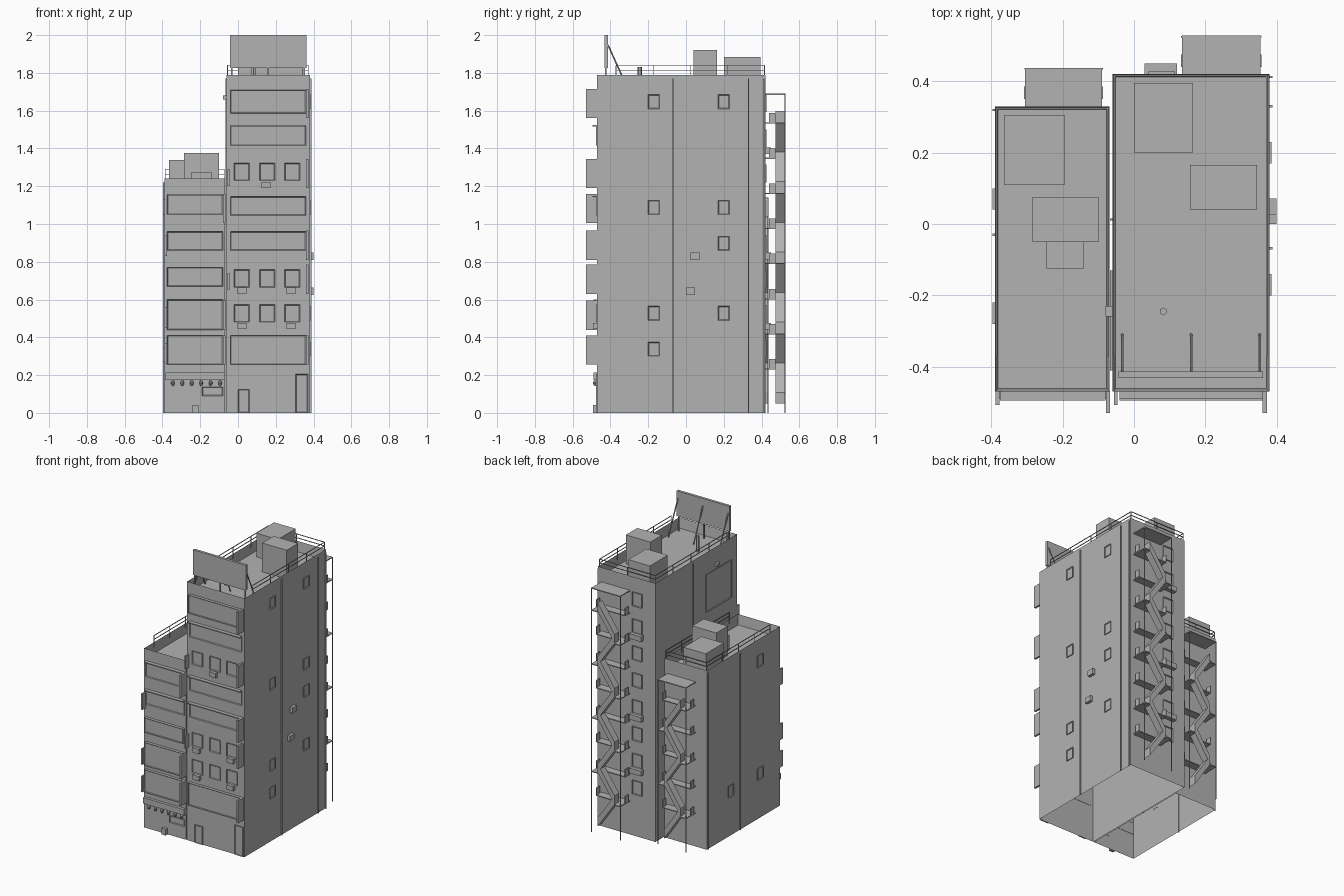
import bpy, bmesh, math
from mathutils import Vector

old = bpy.data.objects.get("Cube")
if old:
    bpy.data.objects.remove(old, do_unlink=True)

grey = bpy.data.materials.new("plain grey")
grey.use_nodes = True
grey.diffuse_color = (0.45, 0.45, 0.45, 1)
grey.node_tree.nodes["Principled BSDF"].inputs["Base Color"].default_value = (0.45, 0.45, 0.45, 1)

FRONT, BACK, LEFT, RIGHT, UP = (Vector(v) for v in
    ((0, -1, 0), (0, 1, 0), (1, 0, 0), (-1, 0, 0), (0, 0, 1)))
STOREY, FIRST = 0.186, 0.235


def finish(name, bm):
    bmesh.ops.recalc_face_normals(bm, faces=bm.faces)
    mesh = bpy.data.meshes.new(name)
    bm.to_mesh(mesh)
    bm.free()
    mesh.materials.append(grey)
    obj = bpy.data.objects.new(name, mesh)
    bpy.context.collection.objects.link(obj)
    return obj


def box_mesh(x, y, z):
    bm = bmesh.new()
    bmesh.ops.create_cube(bm, size=1)
    for v in bm.verts:
        v.co = Vector([sum(r) / 2 + c * (r[1] - r[0]) for r, c in zip((x, y, z), v.co)])
    bm.normal_update()
    return bm


def box(name, x, y, z):
    return finish(name, box_mesh(x, y, z))


def sink(bm, direction, rim, depth):
    """Inset the face that looks in a direction and push it inwards."""
    face = next(f for f in bm.faces if f.normal.dot(direction) > 0.9)
    bmesh.ops.inset_region(bm, faces=[face], thickness=rim)
    bmesh.ops.translate(bm, verts=face.verts, vec=-direction * depth)


def framed(name, x, y, z, direction, rim=0.006, depth=0.005):
    bm = box_mesh(x, y, z)
    sink(bm, direction, rim, depth)
    return finish(name, bm)


def rod(name, a, b, radius, sides=6):
    a, b = Vector(a), Vector(b)
    bm = bmesh.new()
    bmesh.ops.create_cone(bm, cap_ends=True, segments=sides, radius1=radius,
                          radius2=radius, depth=(b - a).length)
    turn = UP.rotation_difference(b - a).to_matrix()
    for v in bm.verts:
        v.co = turn @ v.co + (a + b) / 2
    return finish(name, bm)


def tower(name, x, y, top):
    """Hollow shell, open below, with a sunken roof behind a parapet."""
    bm = box_mesh(x, y, (0, top))
    bmesh.ops.delete(bm, geom=[f for f in bm.faces if f.normal.z < -0.9], context="FACES")
    sink(bm, UP, 0.012, 0.07)
    finish(name + "_walls", bm)


def railing(name, x, back, top):
    t, start = 0.002, -0.37
    for z in (top + 0.024, top + 0.05):
        for px in x:
            box(name + "_side_rail", (px - t, px + t), (start, back), (z - t, z + t))
        box(name + "_back_rail", x, (back - t, back + t), (z - t, z + t))
    spots = [(px, start + (back - start) * i / 4) for px in x for i in range(5)]
    for px, py in spots + [(sum(x) / 2, back)]:
        box(name + "_rail_post", (px - t, px + t), (py - t, py + t), (top - 0.03, top + 0.05))


def fire_escape(name, x, wall, floors, top):
    out, split = wall + 0.108, wall + 0.055
    low, high = x[0] + 0.045, x[1] - 0.045
    box(name + "_canopy", x, (wall, out), (top - 0.006, top))
    for px in x:
        rod(name + "_pole", (px, out - 0.003, 0), (px, out - 0.003, top), 0.003)
    for i in range(floors):
        z = FIRST + STOREY * i
        box(name + "_landing", x, (wall, split), (z - 0.006, z))
        end = (x[0], low) if i % 2 == 0 else (high, x[1])
        box(name + "_turn", end, (split, out), (z - 0.006, z))
        # sloping flight with solid sides, leading up to this landing
        bm = box_mesh((low, high), (split, out - 0.004), (0, 0.06))
        for v in bm.verts:
            at_high = v.co.x > (low + high) / 2
            v.co.z += z if at_high == (i % 2 == 1) else z - STOREY
        finish(name + "_flight", bm)
        for px in x:
            box(name + "_end_guard", (px - 0.003, px + 0.003), (wall + 0.02, split), (z, z + 0.05))


# Tower shells
tower("tall", (-0.06, 0.38), (-0.47, 0.42), 1.79)
tower("short", (-0.39, -0.068), (-0.47, 0.33), 1.24)
railing("tall", (-0.055, 0.372), 0.415, 1.79)
railing("short", (-0.385, -0.073), 0.325, 1.24)
fire_escape("tall_stair", (0.135, 0.355), 0.42, 8, 1.69)
fire_escape("short_stair", (-0.305, -0.09), 0.33, 5, 1.14)

# Front sign panels: deep ones stand out, shallow ones sit under a ledge
tall_x, short_x = (-0.04, 0.36), (-0.375, -0.08)
for x, z in ((tall_x, (1.585, 1.71)), (tall_x, (0.255, 0.41)), (short_x, (0.67, 0.77)),
             (short_x, (0.44, 0.6)), (short_x, (0.255, 0.41))):
    framed("sign_panel", x, (-0.49, -0.468), z, FRONT)
for x, z in ((tall_x, (1.415, 1.52)), (tall_x, (1.045, 1.145)), (tall_x, (0.86, 0.96)),
             (short_x, (1.05, 1.155)), (short_x, (0.86, 0.96))):
    framed("flat_panel", x, (-0.476, -0.468), z, FRONT)
    box("panel_ledge", x, (-0.495, -0.468), (z[1] - 0.003, z[1] + 0.004))

# Upright signs sticking out from the front corners
for z in (1.56, 1.19, 0.81, 0.63, 0.255):
    box("tall_blade_sign", (0.36, 0.373), (-0.53, -0.468), (z, z + 0.155))
for z in (1.005, 0.44, 0.255):
    box("short_blade_sign", (-0.079, -0.067), (-0.53, -0.468), (z, z + 0.155))
for z in (0.83, 0.45, 0.26):
    box("outer_blade_sign", (-0.388, -0.377), (-0.507, -0.468), (z, z + 0.11))
for z in (1.2, 0.65):
    box("inner_blade_sign", (-0.056, -0.046), (-0.507, -0.468), (z, z + 0.09))

# Front windows and cooling units
for z in (1.23, 0.665, 0.48):
    for x in (-0.02, 0.115, 0.247):
        framed("front_window", (x, x + 0.08), (-0.476, -0.468), (z, z + 0.093), FRONT)
for x, z in ((0.125, 1.19), (-0.003, 0.63), (0.258, 0.63), (-0.003, 0.443), (0.258, 0.443)):
    box("front_cooler", (x, x + 0.047), (-0.492, -0.468), (z, z + 0.033))

# Side windows, coolers and downpipes
for y, heights in ((-0.2, (1.61, 1.05, 0.49, 0.3)), (0.17, (1.61, 1.05, 0.86, 0.49))):
    for z in heights:
        framed("left_window", (0.379, 0.386), (y, y + 0.06), (z, z + 0.075), LEFT)
for y, z in ((-0.28, 1.05), (-0.28, 0.27), (0.04, 0.27)):
    framed("right_window", (-0.396, -0.389), (y, y + 0.06), (z, z + 0.08), RIGHT)
for y, z in ((0.025, 0.81), (0.0, 0.625)):
    box("side_cooler", (0.379, 0.4), (y, y + 0.047), (z, z + 0.038))
for y in (-0.068, 0.33, 0.412):
    box("tall_downpipe", (0.379, 0.388), (y - 0.003, y + 0.003), (0, 1.77))
for y in (-0.03, 0.32):
    box("short_downpipe", (-0.397, -0.389), (y - 0.003, y + 0.003), (0, 1.22))
box("inner_downpipe", (-0.067, -0.059), (0.01, 0.016), (0, 1.77))
framed("wall_sign", (-0.067, -0.059), (-0.41, -0.13), (1.38, 1.64), RIGHT)
box("wall_sign_lamp", (-0.08, -0.059), (-0.26, -0.23), (1.66, 1.68))

# Back windows beside the stairs
for i in range(8):
    z = FIRST + STOREY * i + 0.055
    framed("back_window", (0.04, 0.115), (0.419, 0.427), (z, z + 0.095), BACK)
for i in (1, 3, 6):
    z = FIRST + STOREY * i + 0.02
    box("back_cooler", (0.03, 0.12), (0.419, 0.45), (z, z + 0.035))

# Street level
framed("narrow_door", (0, 0.06), (-0.476, -0.468), (0, 0.125), FRONT)
framed("tall_door", (0.305, 0.37), (-0.476, -0.468), (0, 0.205), FRONT)
box("shop_canopy", (-0.385, -0.07), (-0.49, -0.468), (0.175, 0.215))
framed("shop_window", (-0.19, -0.08), (-0.476, -0.468), (0.09, 0.138), FRONT)
box("pavement_sign", (-0.24, -0.21), (-0.492, -0.47), (0, 0.042))
for i in range(6):
    bm = bmesh.new()
    bmesh.ops.create_uvsphere(bm, u_segments=10, v_segments=6, radius=0.011)
    bmesh.ops.scale(bm, verts=bm.verts, vec=(0.9, 0.9, 1.4))
    bmesh.ops.translate(bm, verts=bm.verts, vec=(-0.345 + 0.05 * i, -0.482, 0.158))
    finish("lantern", bm)

# Roof huts, tanks and vent
box("tall_stair_hut", (0, 0.165), (0.2, 0.395), (1.72, 1.885))
box("short_stair_hut", (-0.365, -0.195), (0.11, 0.305), (1.17, 1.34))
box("short_tank", (-0.285, -0.1), (-0.05, 0.075), (1.17, 1.375))
box("short_tank_step", (-0.245, -0.14), (-0.125, -0.05), (1.17, 1.275))
box("tall_tank", (0.157, 0.345), (0.04, 0.165), (1.72, 1.92))
rod("roof_vent", (0.082, -0.245, 1.72), (0.082, -0.245, 1.83), 0.011)

# Rooftop billboard with posts and raking struts
box("billboard", (-0.043, 0.362), (-0.432, -0.414), (1.825, 2.0))
for x in (-0.033, 0.16, 0.352):
    box("billboard_post", (x - 0.004, x + 0.004), (-0.428, -0.42), (1.72, 1.83))
    rod("billboard_strut", (x, -0.414, 1.95), (x, -0.31, 1.72), 0.004)
